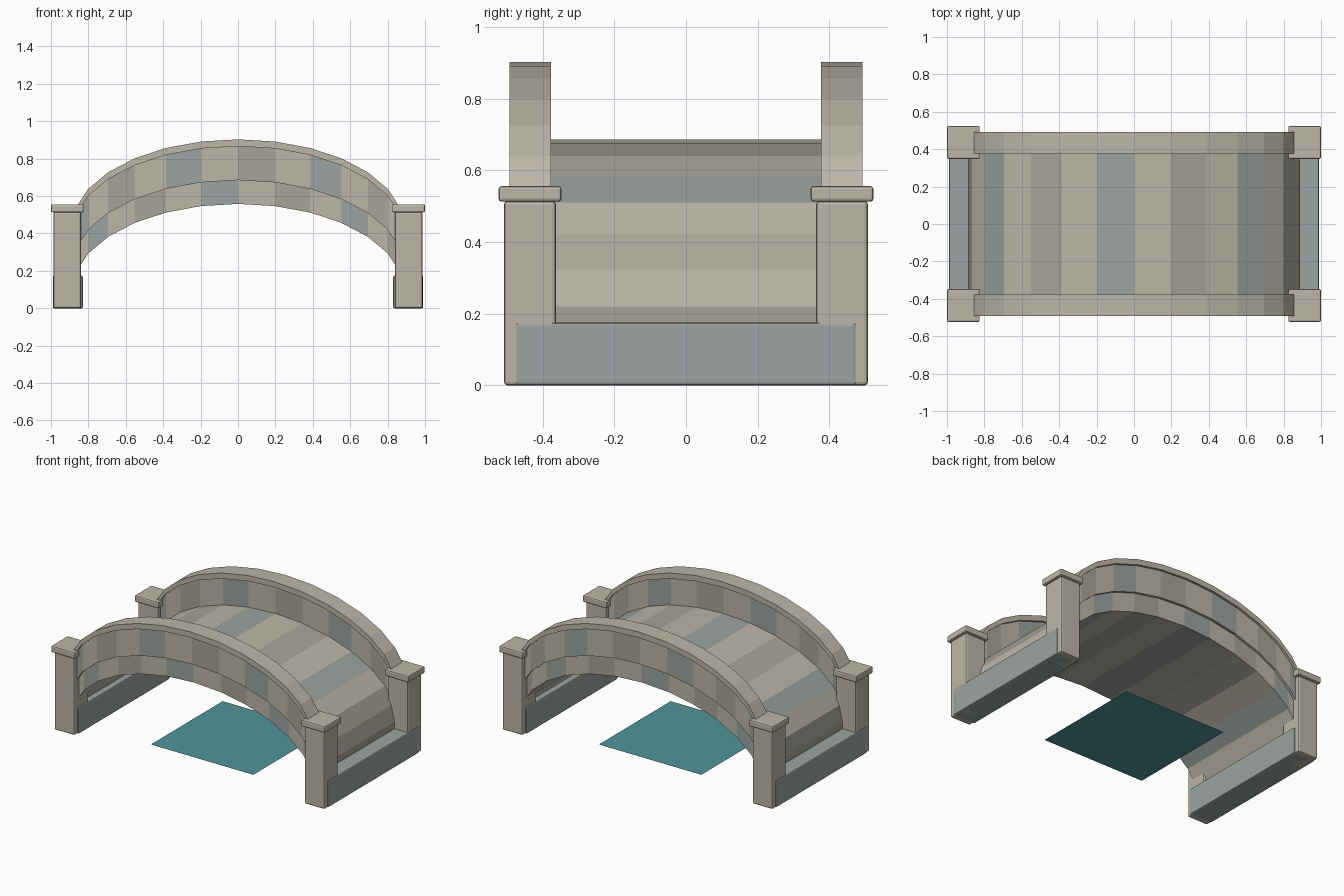
import bpy, bmesh, math

if "Cube" in bpy.data.objects:
    bpy.data.objects.remove(bpy.data.objects["Cube"])


def material(name, rgb):
    m = bpy.data.materials.new(name)
    m.diffuse_color = (*rgb, 1)
    m.use_nodes = True
    m.node_tree.nodes["Principled BSDF"].inputs["Base Color"].default_value = m.diffuse_color
    return m


LIGHT = material("light_stone", (0.50, 0.47, 0.39))
DARK = material("grey_stone", (0.39, 0.37, 0.31))
BLUE = material("blue_stone", (0.33, 0.37, 0.36))
WATER = material("water", (0.08, 0.30, 0.32))
STONES = [DARK, LIGHT, BLUE, LIGHT]

SEGS, RX, RZ = 14, 0.888, 0.467


def finish(name, bm, mats):
    bmesh.ops.recalc_face_normals(bm, faces=bm.faces[:])
    me = bpy.data.meshes.new(name)
    bm.to_mesh(me)
    bm.free()
    for m in mats:
        me.materials.append(m)
    ob = bpy.data.objects.new(name, me)
    bpy.context.collection.objects.link(ob)
    return ob


def arch(name, y0, y1, z0, z1, mats, shift=0):
    """Sweep a rectangle along the half ellipse; z0, z1 are crown heights."""
    bm = bmesh.new()
    rings = []
    for i in range(SEGS + 1):
        a = math.pi * (i / SEGS - 0.5)
        x, drop = RX * math.sin(a), RZ * (1 - math.cos(a))
        rings.append([bm.verts.new((x, y, z - drop))
                      for y, z in ((y0, z0), (y1, z0), (y1, z1), (y0, z1))])
    for i, (r, s) in enumerate(zip(rings, rings[1:])):
        for k in range(4):
            n = (k + 1) % 4
            f = bm.faces.new((r[k], r[n], s[n], s[k]))
            f.material_index = (i + shift) % len(mats)
    bm.faces.new(rings[0])
    bm.faces.new(rings[-1])
    return finish(name, bm, mats)


def block(name, centre, size, mat, bevel):
    bm = bmesh.new()
    bmesh.ops.create_cube(bm, size=1)
    for v in bm.verts:
        v.co = [c + p * s for c, p, s in zip(centre, v.co, size)]
    ob = finish(name, bm, [mat])
    mod = ob.modifiers.new("edges", "BEVEL")
    mod.width, mod.segments = bevel, 2
    return ob


# Arched deck of cut stones
arch("deck", -0.462, 0.462, 0.558, 0.687, STONES)

# Parapet walls with coping
for side, s in (("front", -1), ("back", 1)):
    arch(side + "_parapet", s * 0.392, s * 0.478, 0.685, 0.868, STONES, 1)
    arch(side + "_coping", s * 0.377, s * 0.493, 0.866, 0.903, [LIGHT])

# Abutments, corner posts and caps
for end, sx in (("left", -1), ("right", 1)):
    block(end + "_abutment", (sx * 0.91, 0, 0.0875), (0.16, 0.95, 0.175), BLUE, 0.008)
    for side, sy in (("front", -1), ("back", 1)):
        x, y = sx * 0.9125, sy * 0.4355
        block(f"{end}_{side}_post", (x, y, 0.2575), (0.147, 0.145, 0.515), LIGHT, 0.01)
        block(f"{end}_{side}_cap", (x, y, 0.5345), (0.175, 0.175, 0.043), LIGHT, 0.008)

# Water patch under the arch
bm = bmesh.new()
bmesh.ops.create_grid(bm, x_segments=1, y_segments=1, size=0.374)
water = finish("water", bm, [WATER])
water.location.z = 0.015
